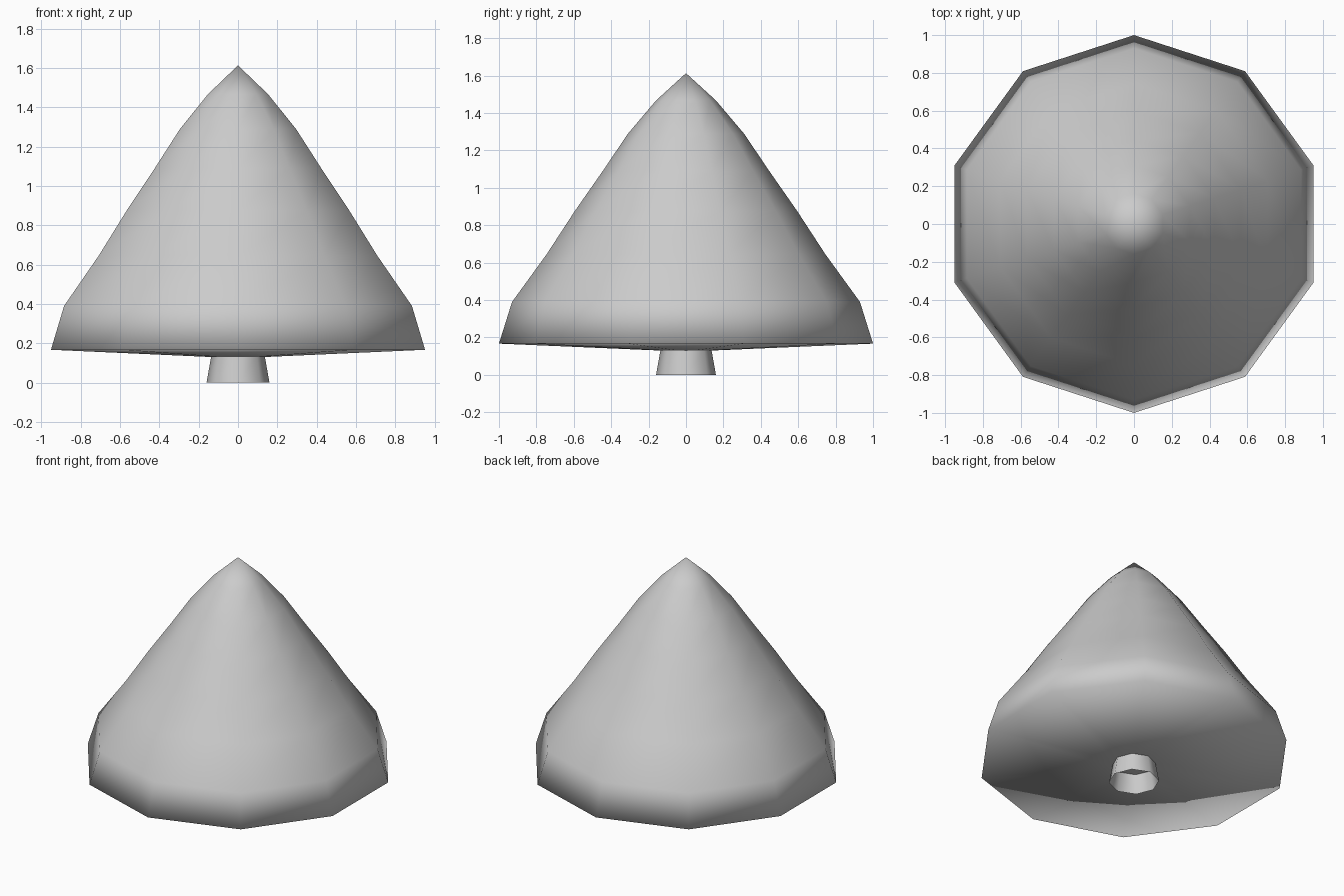
import bpy
from math import cos, sin, pi

if "Cube" in bpy.data.objects:
    bpy.data.objects.remove(bpy.data.objects["Cube"])


def lathe(name, profile, sides, start):
    """Spin a (radius, z) profile; radius 0 becomes a single pole vertex."""
    verts, rings, faces = [], [], []
    for r, z in profile:
        n = 1 if r == 0 else sides
        rings.append([len(verts) + i for i in range(n)])
        for i in range(n):
            a = start + 2 * pi * i / sides
            verts.append((r * cos(a), r * sin(a), z))
    for lo, hi in zip(rings, rings[1:]):
        for i in range(sides):
            j = (i + 1) % sides
            quad = [lo[i % len(lo)], lo[j % len(lo)], hi[j % len(hi)], hi[i % len(hi)]]
            faces.append(list(dict.fromkeys(quad)))
    mesh = bpy.data.meshes.new(name)
    mesh.from_pydata(verts, [], faces)
    mesh.update()
    mesh.shade_smooth()
    obj = bpy.data.objects.new(name, mesh)
    bpy.context.collection.objects.link(obj)
    return obj


# Ten-sided foliage: shallow underside, rim, then the sides up to the tip
lathe("foliage", [(0, 0.125), (0.14, 0.13), (1.0, 0.167), (0.93, 0.39),
                  (0.745, 0.645), (0.595, 0.875), (0.445, 1.09),
                  (0.31, 1.29), (0.16, 1.467), (0, 1.613)], 10, pi / 2)

# Eight-sided flared trunk, open at the bottom
lathe("trunk", [(0.16, 0.0), (0.136, 0.135)], 8, 0)
